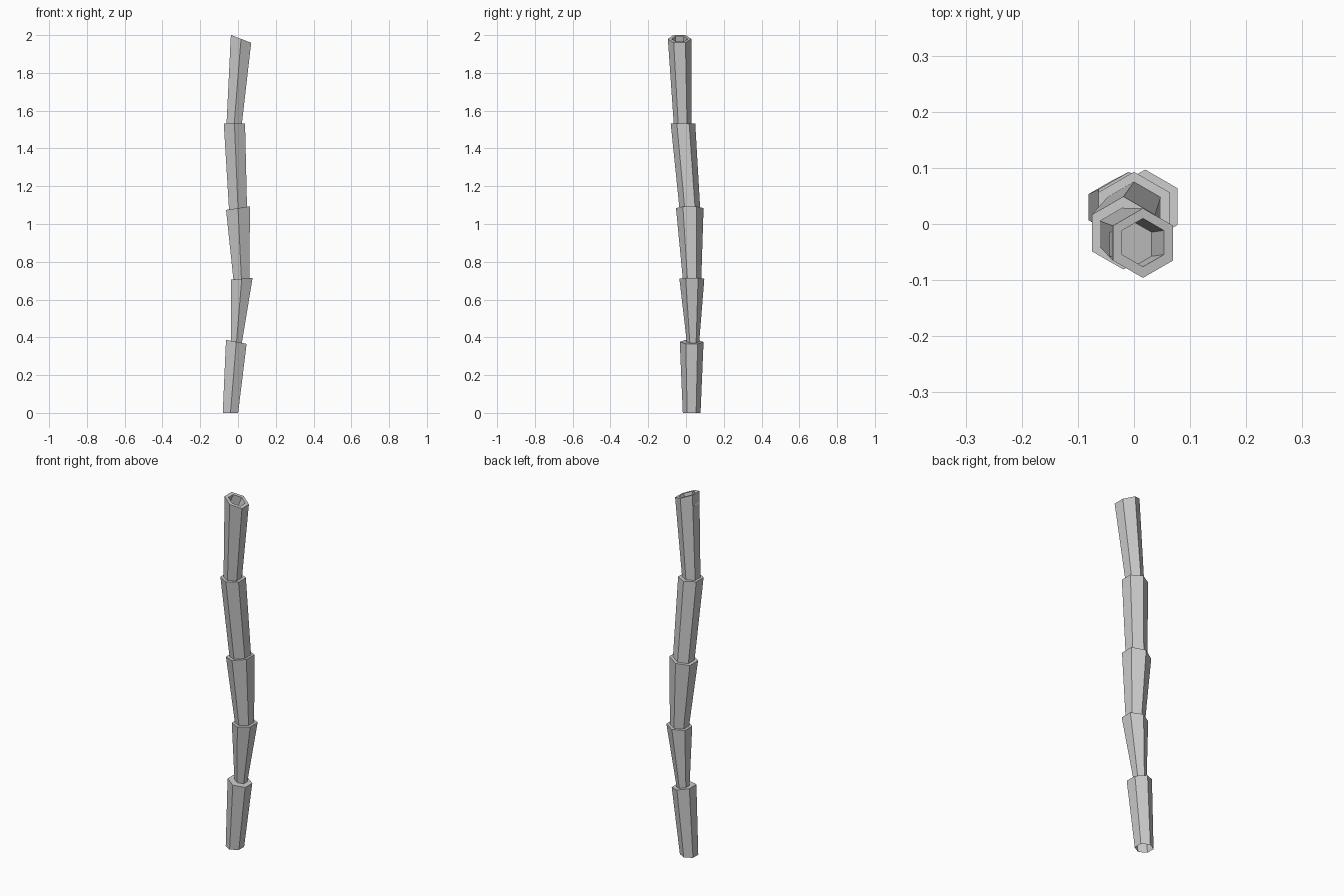
import bpy, bmesh, math

SIDES = 6


def ring(bm, x, y, z, r, slope=0.0):
    """Hexagonal ring with points along y, tilted about y by slope."""
    verts = []
    for i in range(SIDES):
        a = math.radians(90) + 2 * math.pi * i / SIDES
        dx = r * math.cos(a)
        verts.append(bm.verts.new((x + dx, y + r * math.sin(a), z + slope * dx)))
    return verts


# (x, y, z, radius, slope): lower and upper ring of each stalk section
rings = [
    (-0.040, 0.030, 0.00, 0.047, 0.0), (-0.009, 0.030, 0.376, 0.063, -0.19),
    (-0.008, 0.037, 0.376, 0.033, -0.19), (0.020, 0.031, 0.710, 0.066, 0.07),
    (0.018, 0.032, 0.710, 0.049, 0.07), (0.000, 0.020, 1.084, 0.073, 0.15),
    (0.000, 0.020, 1.084, 0.055, 0.15), (-0.019, -0.016, 1.532, 0.065, 0.0),
    (-0.020, -0.018, 1.532, 0.047, 0.0), (0.016, -0.034, 1.980, 0.062, -0.38),
    # hollow in the cut top
    (0.016, -0.033, 1.980, 0.043, -0.38), (-0.006, -0.036, 1.922, 0.043, -0.38),
]

# stalk: sections lofted into each other, open at the base
bm = bmesh.new()
loops = [ring(bm, *r) for r in rings]
for low, high in zip(loops, loops[1:]):
    for i in range(SIDES):
        j = (i + 1) % SIDES
        bm.faces.new((low[i], low[j], high[j], high[i]))
bm.faces.new(loops[-1])  # floor of the hollow

mesh = bpy.data.meshes.new("stalk")
bm.to_mesh(mesh)
bm.free()
stalk = bpy.data.objects.new("stalk", mesh)
bpy.context.collection.objects.link(stalk)
